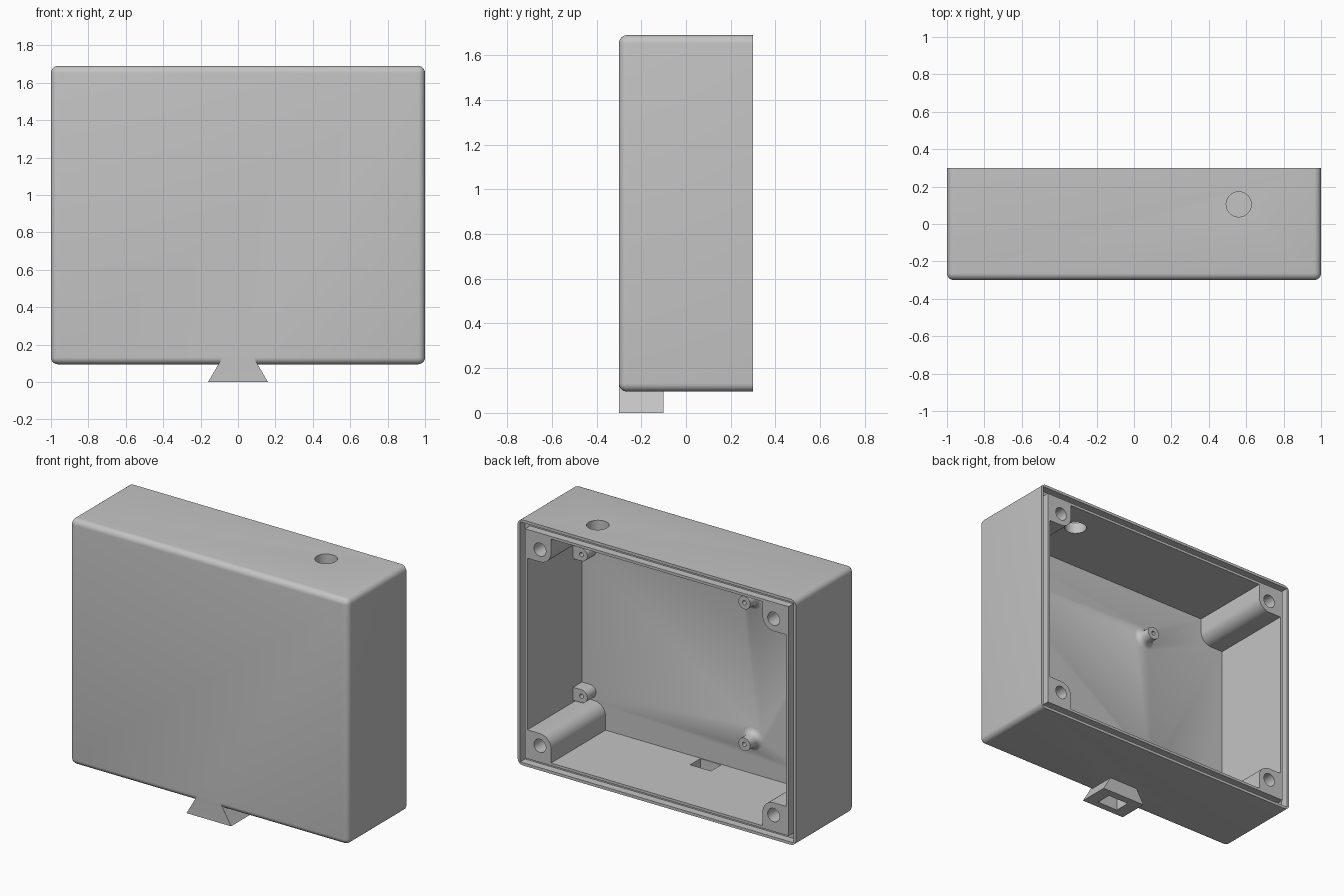
import bpy
import bmesh
from math import sin, cos, pi, radians
from mathutils import Vector

old = bpy.data.objects.get("Cube")
if old:
    bpy.data.objects.remove(old, do_unlink=True)

# Material
grey = bpy.data.materials.new("light grey plastic")
grey.use_nodes = True
tone = (0.55, 0.55, 0.55, 1)
grey.diffuse_color = tone
grey.node_tree.nodes["Principled BSDF"].inputs["Base Color"].default_value = tone

# Main sizes
BACK, FRONT, FLOOR = 0.3, -0.3, 0.095
HALF_W, HALF_H = 1.0, 0.7975
MID = FLOOR + HALF_H
WALL, FRONT_WALL = 0.07, 0.04
INNER = FRONT + FRONT_WALL
POST_X, POST_Z, POST_R = HALF_W - 0.16, HALF_H - 0.16, 0.08
TIP = -0.17
BOSS_R = 0.042


def finish(bm, name):
    bmesh.ops.recalc_face_normals(bm, faces=bm.faces)
    mesh = bpy.data.meshes.new(name)
    bm.to_mesh(mesh)
    bm.free()
    mesh.materials.append(grey)
    ob = bpy.data.objects.new(name, mesh)
    bpy.context.collection.objects.link(ob)
    return ob


def prism(name, outline, start, end, axis="y"):
    """Extrude an outline along y (points are x, z) or z (points are x, y)."""
    bm = bmesh.new()
    place = (lambda a, b: (a, start, b)) if axis == "y" else (lambda a, b: (a, b, start))
    face = bm.faces.new([bm.verts.new(place(a, b)) for a, b in outline])
    out = bmesh.ops.extrude_face_region(bm, geom=[face])
    push = Vector((0, end - start, 0) if axis == "y" else (0, 0, end - start))
    bmesh.ops.translate(bm, vec=push, verts=[v for v in out["geom"] if isinstance(v, bmesh.types.BMVert)])
    return finish(bm, name)


def arc(cx, cy, r, a0, a1, n):
    return [(cx + r * cos(radians(a0 + (a1 - a0) * i / n)),
             cy + r * sin(radians(a0 + (a1 - a0) * i / n))) for i in range(n + 1)]


def circle(cx, cy, r, n=40):
    return arc(cx, cy, r, 0, 360, n)[:-1]


def rect(x0, x1, y0, y1):
    return [(x0, y0), (x1, y0), (x1, y1), (x0, y1)]


def lathe(name, cx, cz, profile, n=32):
    """Revolve (radius, y) points about a line along y."""
    bm = bmesh.new()
    rings = [[bm.verts.new((cx + r * cos(2 * pi * i / n), y, cz + r * sin(2 * pi * i / n)))
              for i in range(n)] for r, y in profile]
    for a, b in zip(rings, rings[1:]):
        for i in range(n):
            j = (i + 1) % n
            bm.faces.new((a[i], a[j], b[j], b[i]))
    bm.faces.new(rings[0])
    bm.faces.new(rings[-1])
    return finish(bm, name)


def combine(tool, operation):
    """Apply a boolean to the case and remove the tool."""
    tool.hide_render = True
    mod = case.modifiers.new("shape", "BOOLEAN")
    mod.operation = operation
    mod.solver = "EXACT"
    mod.object = tool
    bpy.context.view_layer.objects.active = case
    bpy.ops.object.modifier_apply(modifier=mod.name)
    bpy.data.objects.remove(tool, do_unlink=True)


# Outer case: every edge rounded except those of the open back
bm = bmesh.new()
bmesh.ops.create_cube(bm, size=1)
for v in bm.verts:
    v.co = (v.co.x * 2 * HALF_W, v.co.y * (BACK - FRONT), v.co.z * 2 * HALF_H + MID)
edges = [e for e in bm.edges if min(v.co.y for v in e.verts) < 0]
bmesh.ops.bevel(bm, geom=edges, offset=0.037, segments=6, profile=0.5, affect="EDGES")
case = finish(bm, "enclosure_case")

# Dovetail foot under the front edge
top = 0.135
combine(prism("dovetail_foot", [(-0.16, 0), (0.16, 0), (0.082, top), (-0.082, top)], FRONT, -0.1), "UNION")

# Cavity outline leaves a rounded screw post in each corner
quarter = [(HALF_W - WALL, POST_Z - POST_R)]
quarter += arc(POST_X, POST_Z, POST_R, 270, 180, 10)
quarter += [(POST_X - POST_R, HALF_H - WALL)]
outline = []
for sx, sz in ((1, 1), (-1, 1), (-1, -1), (1, -1)):
    part = [(sx * x, MID + sz * z) for x, z in quarter]
    outline += part if sx == sz else part[::-1]
combine(prism("cavity_cutter", outline, INNER, BACK + 0.1), "DIFFERENCE")

# Seal groove around the open rim
a, b = 0.018, 0.053
for s in (-1, 1):
    x0, x1 = sorted((s * (HALF_W - a), s * (HALF_W - b)))
    z0, z1 = sorted((MID + s * (HALF_H - a), MID + s * (HALF_H - b)))
    side = rect(x0, x1, MID - HALF_H + a, MID + HALF_H - a)
    bar = rect(-HALF_W + a, HALF_W - a, z0, z1)
    for shape in (side, bar):
        combine(prism("groove_cutter", shape, BACK - 0.05, BACK + 0.1), "DIFFERENCE")

# Screw holes in the corner posts
for sx in (-1, 1):
    for sz in (-1, 1):
        hole = circle(sx * POST_X, MID + sz * POST_Z, 0.043)
        combine(prism("screw_hole_cutter", hole, BACK - 0.45, BACK + 0.1), "DIFFERENCE")

# Board standoffs: free ones with a flared base, side ones joined to the wall
flare = [(0.075, INNER - 0.02), (0.075, INNER), (0.058, INNER + 0.007),
         (0.048, INNER + 0.018), (BOSS_R, INNER + 0.035), (BOSS_R, TIP)]
wall_x = HALF_W - WALL + 0.01
for z in (0.39, 1.31):
    combine(lathe("standoff", -0.3, z, flare), "UNION")
    tab = arc(0.87, z, BOSS_R, 90, 270, 14) + [(wall_x, z - BOSS_R), (wall_x, z + BOSS_R)]
    combine(prism("wall_standoff", tab, INNER - 0.02, TIP), "UNION")
    for x in (-0.3, 0.87):
        combine(prism("pilot_cutter", circle(x, z, 0.014, 16), TIP - 0.07, TIP + 0.05), "DIFFERENCE")

# Cable hole through the top and slot through the foot
combine(prism("cable_hole_cutter", circle(0.56, 0.105, 0.067, 48), 1.5, 1.8, "z"), "DIFFERENCE")
combine(prism("foot_slot_cutter", rect(-0.075, 0.075, INNER + 0.005, -0.15), -0.1, 0.3, "z"), "DIFFERENCE")

# Smooth curved surfaces, keep edges sharp
bpy.ops.object.select_all(action="DESELECT")
case.select_set(True)
bpy.context.view_layer.objects.active = case
bpy.ops.object.shade_smooth_by_angle(angle=radians(30))
